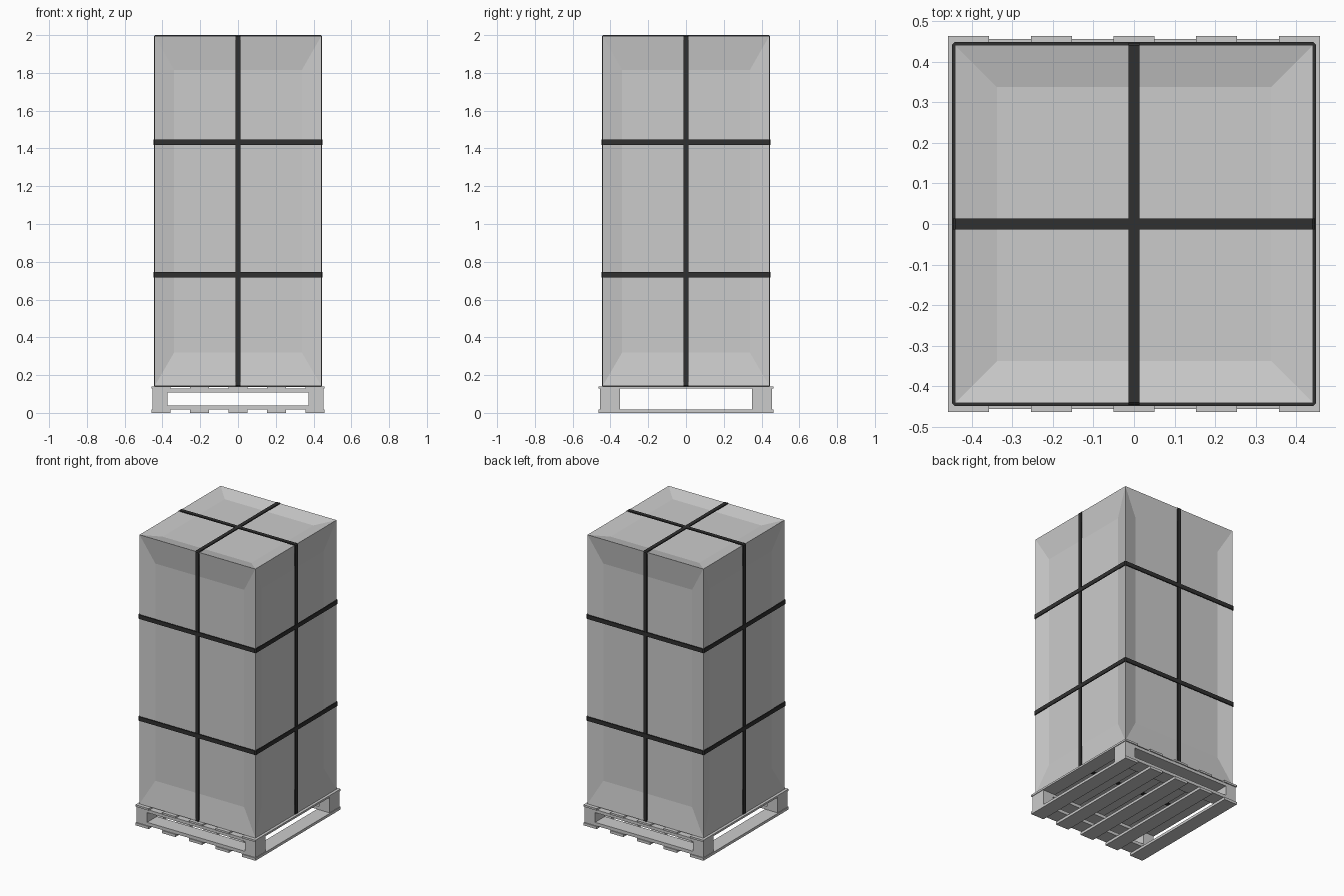
import bpy, bmesh
from mathutils import Vector, Matrix
from math import pi

if "Cube" in bpy.data.objects:
    bpy.data.objects.remove(bpy.data.objects["Cube"])


def make_object(name, bm, mat=None):
    bmesh.ops.recalc_face_normals(bm, faces=bm.faces)
    me = bpy.data.meshes.new(name)
    bm.to_mesh(me)
    bm.free()
    ob = bpy.data.objects.new(name, me)
    bpy.context.collection.objects.link(ob)
    if mat:
        me.materials.append(mat)
    return ob


def add_box(bm, x0, x1, y0, y1, z0, z1):
    """Add a box to bm from its limits."""
    m = Matrix.Translation(((x0 + x1) / 2, (y0 + y1) / 2, (z0 + z1) / 2))
    m = m @ Matrix.Diagonal((x1 - x0, y1 - y0, z1 - z0, 1))
    bmesh.ops.create_cube(bm, size=1, matrix=m)


def strap_loop(name, hx, hy, width, matrix, thick=0.007, cut=0.007):
    """Closed band around a rectangle, with chamfered outer corners."""
    def outline(a, b, c):
        return [(a, c - b), (a, b - c), (a - c, b), (c - a, b),
                (-a, b - c), (-a, c - b), (c - a, -b), (a - c, -b)]
    bm = bmesh.new()
    rings = []
    for a, b, c, z in ((hx, hy, cut, -width / 2), (hx, hy, cut, width / 2),
                       (hx - thick, hy - thick, 0.001, width / 2),
                       (hx - thick, hy - thick, 0.001, -width / 2)):
        rings.append([bm.verts.new((x, y, z)) for x, y in outline(a, b, c)])
    for i in range(4):
        r, s = rings[i], rings[(i + 1) % 4]
        for k in range(8):
            n = (k + 1) % 8
            bm.faces.new((r[k], r[n], s[n], s[k]))
    bmesh.ops.transform(bm, matrix=matrix, verts=bm.verts)
    return make_object(name, bm, black)


black = bpy.data.materials.new("strap_black")
black.diffuse_color = (0.03, 0.03, 0.03, 1)
black.use_nodes = True
black.node_tree.nodes["Principled BSDF"].inputs["Base Color"].default_value = black.diffuse_color

Z0, Z1, H = 0.143, 1.995, 0.441
MID = (Z0 + Z1) / 2

# Crate with a recessed panel in every face
bm = bmesh.new()
add_box(bm, -H, H, -H, H, Z0, Z1)
bmesh.ops.recalc_face_normals(bm, faces=bm.faces)
for f in list(bm.faces):
    side = abs(f.normal.z) < 0.5
    normal, centre = f.normal.copy(), f.calc_center_median()
    bmesh.ops.inset_individual(bm, faces=[f], thickness=0.146)
    for v in f.verts:
        if side:
            # taller margin above and below the side panels
            v.co.z = 1.815 if v.co.z > centre.z else 0.32
        v.co -= normal * 0.025
make_object("crate", bm)

# Straps: two around the sides, two over the top
for label, z in (("lower", 0.732), ("upper", 1.433)):
    strap_loop(label + "_side_strap", 0.448, 0.448, 0.028,
               Matrix.Translation((0, 0, z)))
up = Matrix.Translation((0, 0, MID)) @ Matrix.Rotation(pi / 2, 4, 'X')
turn = Matrix.Rotation(pi / 2, 4, 'Z')
strap_loop("crosswise_top_strap", 0.446, 2.0 - MID, 0.026, up)
strap_loop("lengthwise_top_strap", 0.446, 2.0 - MID, 0.026, turn @ up)

# Pallet boards running front to back, above and below
for name, z0, z1 in (("top_boards", 0.128, 0.141), ("bottom_boards", 0, 0.018)):
    bm = bmesh.new()
    for i in range(-2, 3):
        x = i * 0.2035
        add_box(bm, x - 0.0505, x + 0.0505, -0.463, 0.463, z0, z1)
    make_object(name, bm)

# Pallet end frames: two rails and two blocks at front and back
for name, s in (("front_frame", -1), ("back_frame", 1)):
    y0, y1 = sorted((s * 0.35, s * 0.456))
    bm = bmesh.new()
    add_box(bm, -0.453, 0.453, y0, y1, 0.018, 0.040)
    add_box(bm, -0.453, 0.453, y0, y1, 0.107, 0.128)
    for t in (-1, 1):
        x0, x1 = sorted((t * 0.373, t * 0.453))
        add_box(bm, x0, x1, y0, y1, 0.040, 0.107)
    make_object(name, bm)
